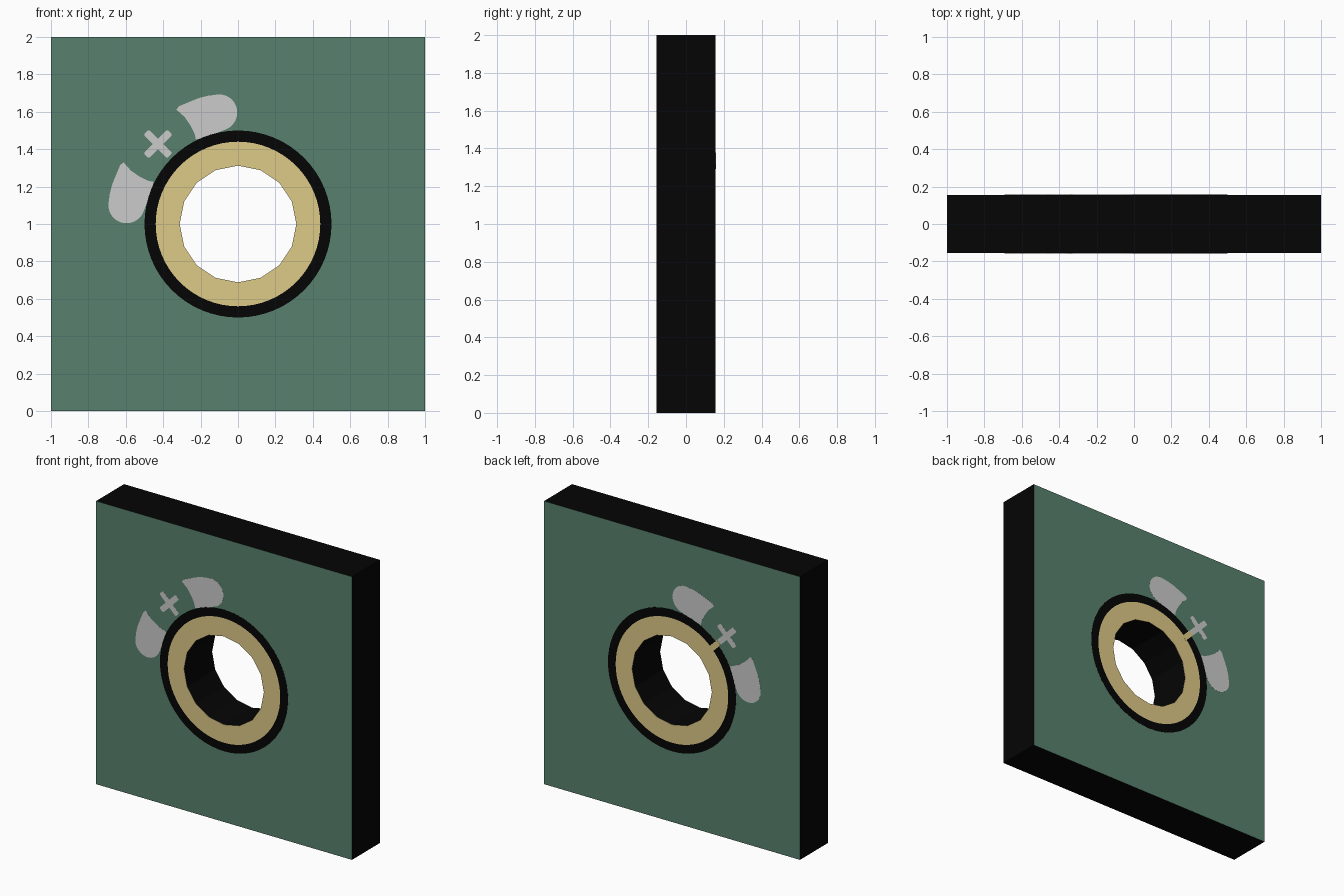
import bpy, bmesh
from math import sin, cos, pi, radians
from mathutils import Matrix

if "Cube" in bpy.data.objects:
    bpy.data.objects.remove(bpy.data.objects["Cube"])

HALF = 0.156       # half depth of the block
STEP = 0.0005      # height of each inlay layer


def material(name, rgb):
    m = bpy.data.materials.new(name)
    m.diffuse_color = (*rgb, 1)
    m.use_nodes = True
    m.node_tree.nodes["Principled BSDF"].inputs["Base Color"].default_value = m.diffuse_color
    return m


BLACK = material("black", (0.005 * 0.3, 0.005 * 0.3, 0.005 * 0.3))
GREEN = material("green", (0.098, 0.222, 0.155))
GOLD = material("gold", (0.73, 0.585, 0.245))
GREY = material("grey", (0.58, 0.58, 0.58))


def circle(r, n, cx=0, cz=1):
    return [(cx + r * sin(2 * pi * i / n), cz + r * cos(2 * pi * i / n)) for i in range(n)]


def slab(name, loops, y, depth, mats):
    """Fill outlines (outer loop plus holes) and extrude them along y."""
    cu = bpy.data.curves.new(name, 'CURVE')
    cu.dimensions = '2D'
    cu.fill_mode = 'BOTH'
    cu.extrude = depth / 2
    for loop in loops:
        sp = cu.splines.new('POLY')
        sp.points.add(len(loop) - 1)
        for p, (x, z) in zip(sp.points, loop):
            p.co = (x, z, 0, 1)
        sp.use_cyclic_u = True
    tmp = bpy.data.objects.new(name + "_outline", cu)
    bpy.context.collection.objects.link(tmp)
    dg = bpy.context.evaluated_depsgraph_get()
    me = bpy.data.meshes.new_from_object(tmp.evaluated_get(dg))
    bpy.data.objects.remove(tmp)
    bpy.data.curves.remove(cu)
    me.materials.clear()
    for m in mats:
        me.materials.append(m)
    me.transform(Matrix.Translation((0, y, 0)) @ Matrix.Rotation(pi / 2, 4, 'X'))
    bm = bmesh.new()
    bm.from_mesh(me)
    bmesh.ops.remove_doubles(bm, verts=bm.verts, dist=1e-5)
    bmesh.ops.recalc_face_normals(bm, faces=bm.faces)
    bm.normal_update()
    # last material goes on the front and back faces, first on the walls
    for f in bm.faces:
        f.smooth = False
        f.material_index = len(mats) - 1 if abs(f.normal.y) > 0.9 else 0
    bm.to_mesh(me)
    bm.free()
    me.name = name
    ob = bpy.data.objects.new(name, me)
    bpy.context.collection.objects.link(ob)
    return ob


def inlay(name, loops, layers, mat, side):
    h = STEP * layers
    return slab(name, loops, side * (HALF + h / 2), h, [mat])


def diagonal_bar(start, end, width, cx=0, cz=1, angle=135):
    """Rectangle running outward from (cx, cz) at an angle."""
    c, s = cos(radians(angle)), sin(radians(angle))
    w = width / 2
    return [(cx + u * c - v * s, cz + u * s + v * c)
            for u, v in ((start, -w), (end, -w), (end, w), (start, w))]


# Square block with a 16-sided tunnel: green faces, black walls
square = [(-1, 0), (1, 0), (1, 2), (-1, 2)]
tunnel = circle(0.312, 16)
slab("block", [square, tunnel], 0, 2 * HALF, [BLACK, GREEN])

# Blade outline: concave inner edge, rounded outer end
blade = [(-0.225, 1.452), (-0.233, 1.485), (-0.253, 1.525), (-0.285, 1.572), (-0.33, 1.612),
         (-0.315, 1.63), (-0.255, 1.655), (-0.21, 1.673), (-0.165, 1.685)]
blade += [(-0.1 + 0.096 * cos(radians(a)), 1.596 + 0.097 * sin(radians(a)))
          for a in range(95, -70, -10)]
blade += [(-0.10, 1.492), (-0.15, 1.473), (-0.19, 1.46)]
blade_mirrored = [(1 - z, 1 - x) for x, z in blade]

# Cross outline: two equal diagonal strokes with slightly softened ends
A, B, CX, CZ = 0.089, 0.0195, -0.428, 1.428
arm = [(A - 0.007, -B), (A, -B + 0.007), (A, B - 0.007), (A - 0.007, B), (B, B)]
cross = []
for k in range(4):
    c, s = cos(pi / 4 + k * pi / 2), sin(pi / 4 + k * pi / 2)
    cross += [(CX + u * c - v * s, CZ + u * s + v * c) for u, v in arm]

# Face inlays on both sides
for label, side in (("front", -1), ("back", 1)):
    inlay(label + "_upper_blade", [blade], 1, GREY, side)
    inlay(label + "_lower_blade", [blade_mirrored], 1, GREY, side)
    inlay(label + "_cross", [cross], 1, GREY, side)
    inlay(label + "_black_ring", [circle(0.5, 64), circle(0.44, 64)], 2, BLACK, side)
    inlay(label + "_gold_ring", [circle(0.44, 64), tunnel], 2, GOLD, side)

# Gold link across the black ring, back only
inlay("back_gold_link", [diagonal_bar(0.43, 0.517, 0.04)], 3, GOLD, 1)
